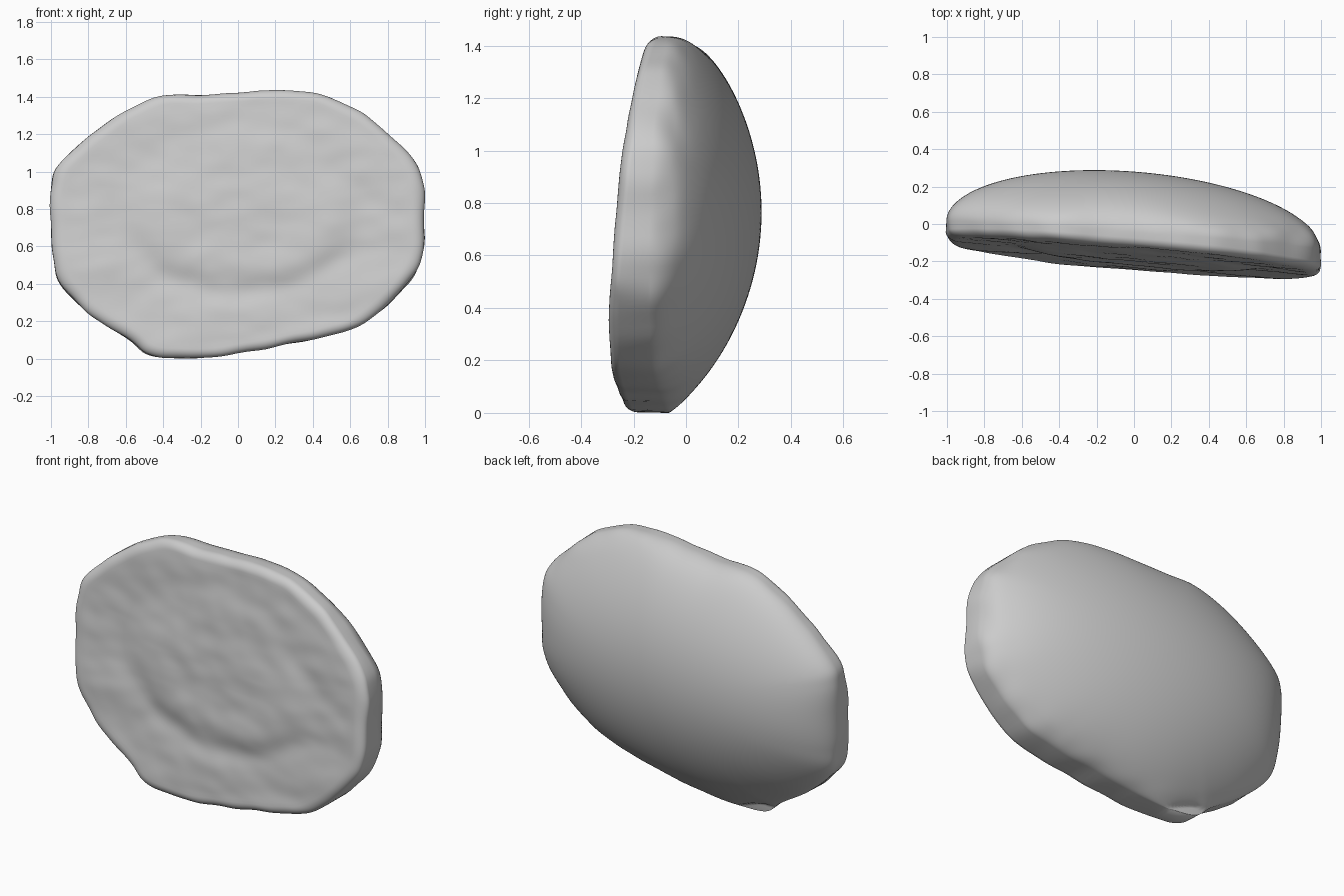
import bpy, bmesh, math
from mathutils import Vector, noise

if "Cube" in bpy.data.objects:
    bpy.data.objects.remove(bpy.data.objects["Cube"])

# Outline of the slab seen from the front (x, z), counter-clockwise from the right
OUTLINE = [(.995, .75), (.99, .92), (.95, 1.05), (.81, 1.2), (.65, 1.325), (.45, 1.417),
           (.23, 1.44), (0, 1.425), (-.2, 1.414), (-.4, 1.41), (-.6, 1.33), (-.8, 1.19),
           (-.96, 1.04), (-1, .93), (-1, .75), (-.99, .55), (-.95, .40), (-.78, .23),
           (-.58, .105), (-.48, .025), (-.3, .003), (-.02, .028), (.25, .078), (.5, .13),
           (.7, .21), (.91, .41), (.985, .56)]
CX, CZ = 0.0, 0.75
STEPS = 8


def smooth_loop(pts, steps):
    """Closed Catmull-Rom curve through the points."""
    out, n = [], len(pts)
    for i in range(n):
        a, b, c, d = (Vector(pts[(i + k) % n]) for k in (-1, 0, 1, 2))
        for s in range(steps):
            t = s / steps
            out.append(.5 * (2 * b + (c - a) * t + (2 * a - 5 * b + 4 * c - d) * t * t
                             + (3 * b - a - 3 * c + d) * t ** 3))
    return out


def front_y(x, z, s, p):
    """Leaning, nearly flat face with rounded rim, raised middle and shallow ripples."""
    y = -.187 - .09 * x + .095 * (z - .72)
    k = max(0, (s - .93) / .07)
    y += .045 * (1 - math.sqrt(max(0, 1 - k * k)))
    e = math.hypot((x - .02) / .62, (z - .80) / .42)
    low = max(.15, min(1, (1.0 - z) / .4))
    y -= .015 / (1 + math.exp((e - .92) * 14))
    y += .013 * low * math.exp(-((e - 1.06) / .15) ** 2)
    y += .004 * low * math.exp(-((e - .45) / .14) ** 2)
    fade = min(1, (1 - s) * 8)
    y += .012 * fade * noise.noise(Vector((x * 2.6, 1.7, z * 4.5)))
    y += .004 * fade * noise.noise(Vector((x * 7, 5.1, z * 11)))
    return y


def quadric(x, z):
    d = (z - .77) ** 2
    return 1 - x * x - 2.8 * d + 1.4 * d * d


def back_y(x, z, s, p):
    """Smooth sheared dome that meets the outline exactly at the rim."""
    u = max(0, quadric(x, z) - quadric(p.x, p.y) * s ** 6)
    return -.065 - .075 * x + .03 * (z - .735) * s ** 6 + .345 * math.sqrt(u)


loop = smooth_loop(OUTLINE, STEPS)
n = len(loop)
bm = bmesh.new()


def ring(s, fn):
    row = []
    for p in loop:
        x, z = CX + (p.x - CX) * s, CZ + (p.y - CZ) * s
        row.append(bm.verts.new((x, fn(x, z, s, p), z)))
    return row


# Rings run from the front centre, round the rim, to the back centre
front = [i / 36 * .93 for i in range(1, 37)]
front += [.93 + .07 * math.sin(i / 8 * math.pi / 2) for i in range(1, 9)]
back = [1 - (i / 48) ** 2 for i in range(0, 48)]
rows = [ring(s, front_y) for s in front] + [ring(s, back_y) for s in back]
for a, b in zip(rows, rows[1:]):
    for i in range(n):
        j = (i + 1) % n
        bm.faces.new((a[i], a[j], b[j], b[i]))
for row, fn in ((rows[0], front_y), (rows[-1], back_y)):
    c = bm.verts.new((CX, fn(CX, CZ, 0, loop[0]), CZ))
    for i in range(n):
        bm.faces.new((row[i], row[(i + 1) % n], c))

# Small worn dents along the rim
for v in bm.verts:
    x, z = v.co.x, v.co.z
    r = math.hypot(x, (z - CZ) / .71)
    w = max(0, min(1, (r - .8) / .2)) * max(0, min(1, (.05 - v.co.y) / .1))
    d = .010 * w * noise.noise(v.co * 7)
    v.co.x += d * x
    v.co.z += d * (z - CZ)
bmesh.ops.recalc_face_normals(bm, faces=bm.faces)

mesh = bpy.data.meshes.new("stone_slab")
bm.to_mesh(mesh)
bm.free()
slab = bpy.data.objects.new("stone_slab", mesh)
bpy.context.collection.objects.link(slab)
for p in mesh.polygons:
    p.use_smooth = True
# Rest it on the floor
low = min(v.co.z for v in mesh.vertices)
for v in mesh.vertices:
    v.co.z -= low
